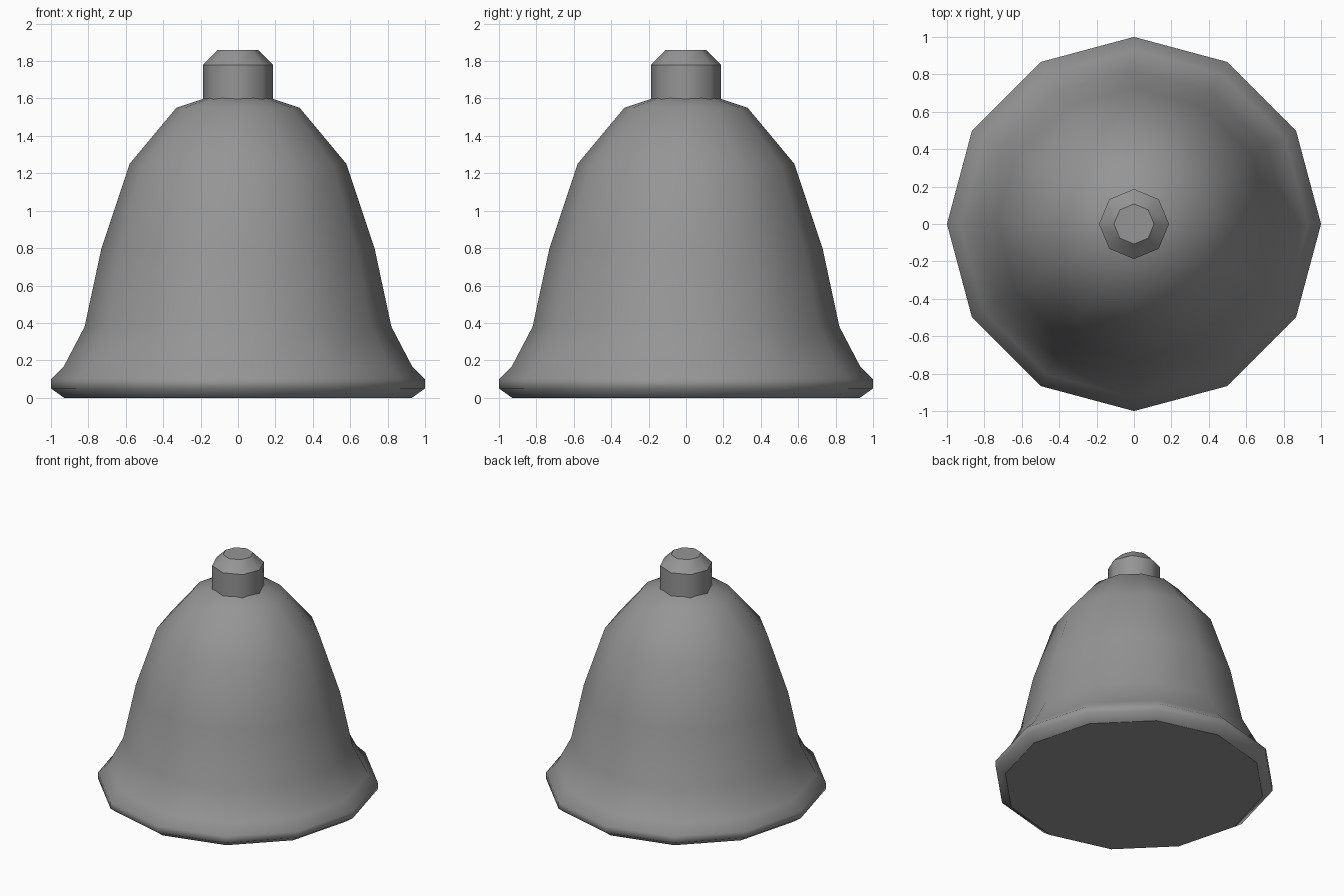
import bpy, bmesh
from math import cos, sin, tau

cube = bpy.data.objects.get("Cube")
if cube:
    bpy.data.objects.remove(cube, do_unlink=True)

GREY = (0.3, 0.3, 0.3, 1)
metal = bpy.data.materials.new("grey metal")
metal.use_nodes = True
metal.diffuse_color = GREY
metal.node_tree.nodes["Principled BSDF"].inputs["Base Color"].default_value = GREY


def lathe(name, profile, sides, sharp_rings, tip=None):
    """Spin a bottom-to-top (radius, height) profile; cap both ends."""
    bm = bmesh.new()
    rings = [[bm.verts.new((r * cos(tau * i / sides), r * sin(tau * i / sides), z))
              for i in range(sides)] for r, z in profile]
    bm.faces.new(rings[0][::-1])
    apex = bm.verts.new((0, 0, tip)) if tip else None
    for i in range(sides):
        j = (i + 1) % sides
        for low, high in zip(rings, rings[1:]):
            bm.faces.new((low[i], low[j], high[j], high[i]))
        if apex:
            bm.faces.new((rings[-1][i], rings[-1][j], apex))
    if not apex:
        bm.faces.new(rings[-1])
    for face in bm.faces:
        face.smooth = True
    # crisp edges around the chosen rings
    for k in sharp_rings:
        for i in range(sides):
            bm.edges.get((rings[k][i], rings[k][(i + 1) % sides])).smooth = False
    mesh = bpy.data.meshes.new(name)
    bm.to_mesh(mesh)
    bm.free()
    mesh.materials.append(metal)
    obj = bpy.data.objects.new(name, mesh)
    bpy.context.collection.objects.link(obj)
    return obj


# flared bell with a rolled rim and closed underside
lathe("bell_body", [(0.93, 0), (1, 0.05), (1, 0.1), (0.93, 0.17), (0.82, 0.38),
                    (0.73, 0.8), (0.58, 1.25), (0.33, 1.55)], 12, [0], tip=1.66)

# chamfered octagonal stud on the crown
lathe("top_stud", [(0.187, 1.5), (0.187, 1.78), (0.107, 1.86)], 8, [0, 1, 2])
